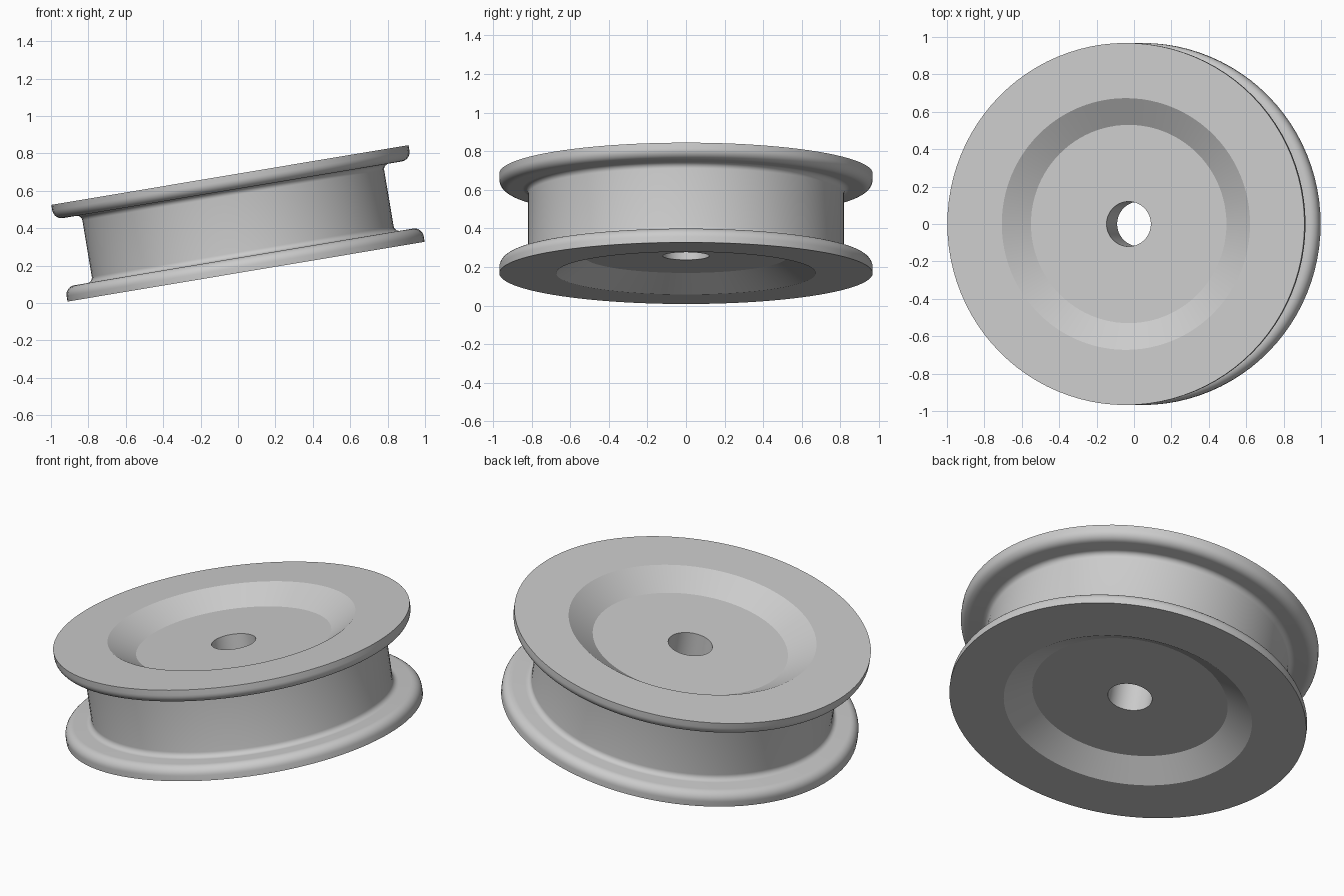
import bpy, bmesh, math
from mathutils import Matrix, Vector

old = bpy.data.objects.get("Cube")
if old:
    bpy.data.objects.remove(old, do_unlink=True)

SEGMENTS = 96
TILT = math.radians(9.5)
HALF = 0.262          # half the width along the axle
RIM, HUB = 0.968, 0.818
FLANGE = 0.08         # flange thickness
ROUND, FILLET = 0.05, 0.03

# Plain grey for the whole wheel
grey = bpy.data.materials.new("plain grey")
grey.use_nodes = True
grey.diffuse_color = (0.6, 0.6, 0.6, 1)
grey.node_tree.nodes["Principled BSDF"].inputs["Base Color"].default_value = (0.6, 0.6, 0.6, 1)


def arc(r, z, radius, start, end, steps=8):
    """Points (r, z) along an arc, angles in degrees."""
    angles = [math.radians(start + (end - start) * i / steps) for i in range(steps + 1)]
    return [(r + radius * math.cos(a), z + radius * math.sin(a)) for a in angles]


# Upper half of the section: bore, dished face, rounded flange, filleted hub
inner = HALF - FLANGE
upper = [(0.12, HALF - 0.09), (0.53, HALF - 0.09), (0.673, HALF), (RIM, HALF)]
upper += arc(RIM - ROUND, inner + ROUND, ROUND, 0, -90)
upper += arc(HUB + FILLET, inner - FILLET, FILLET, 90, 180)
section = upper + [(r, -z) for r, z in reversed(upper)]

# Revolve the closed section about the axle
bm = bmesh.new()
verts = [bm.verts.new((r, 0, z)) for r, z in section]
edges = [bm.edges.new((verts[i - 1], verts[i])) for i in range(len(verts))]
bmesh.ops.spin(bm, geom=verts + edges, cent=(0, 0, 0), axis=(0, 0, 1),
               angle=math.tau, steps=SEGMENTS, use_merge=True)
bmesh.ops.remove_doubles(bm, verts=bm.verts, dist=0.0001)
bmesh.ops.recalc_face_normals(bm, faces=bm.faces)

# Lean the wheel on its lower rim
bm.transform(Matrix.Translation(Vector((0, 0, 0.426))) @ Matrix.Rotation(-TILT, 4, 'Y'))

mesh = bpy.data.meshes.new("pulley_wheel")
bm.to_mesh(mesh)
bm.free()
mesh.materials.append(grey)
wheel = bpy.data.objects.new("pulley_wheel", mesh)
bpy.context.collection.objects.link(wheel)

# Smooth shading with crisp edges
bpy.ops.object.select_all(action='DESELECT')
wheel.select_set(True)
bpy.context.view_layer.objects.active = wheel
bpy.ops.object.shade_smooth_by_angle(angle=math.radians(30))
